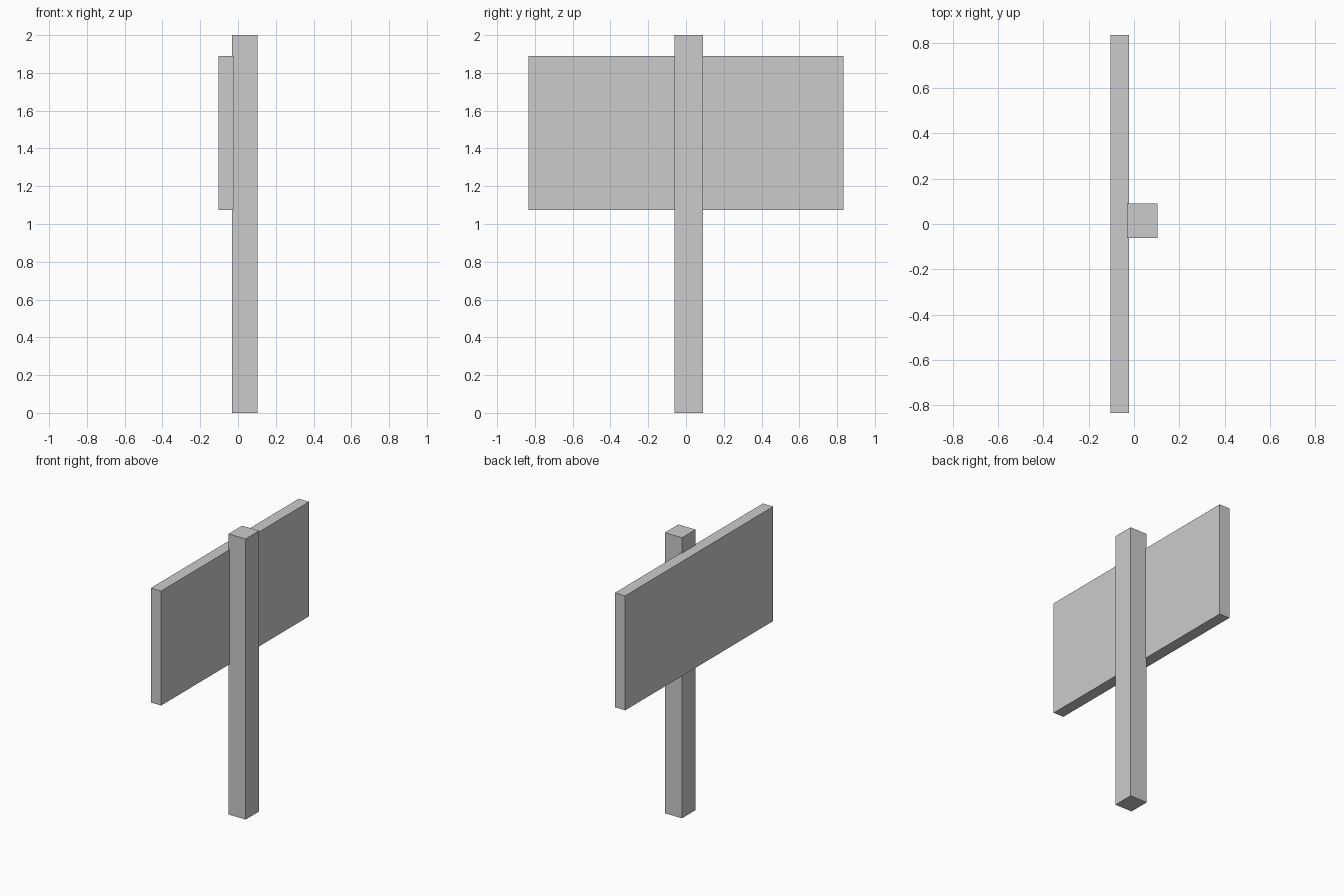
import bpy
from mathutils import Vector

if "Cube" in bpy.data.objects:
    bpy.data.objects.remove(bpy.data.objects["Cube"])


def box(name, low, high):
    low, high = Vector(low), Vector(high)
    bpy.ops.mesh.primitive_cube_add(size=1, location=(low + high) / 2)
    obj = bpy.context.object
    obj.name = name
    obj.scale = high - low
    bpy.ops.object.transform_apply(location=False, rotation=False, scale=True)
    return obj


# Upright post, slightly off centre
box("post", (-0.031, -0.062, 0), (0.104, 0.09, 2))

# Sign board fixed to the left face of the post
box("sign_board", (-0.104, -0.833, 1.073), (-0.023, 0.833, 1.889))
